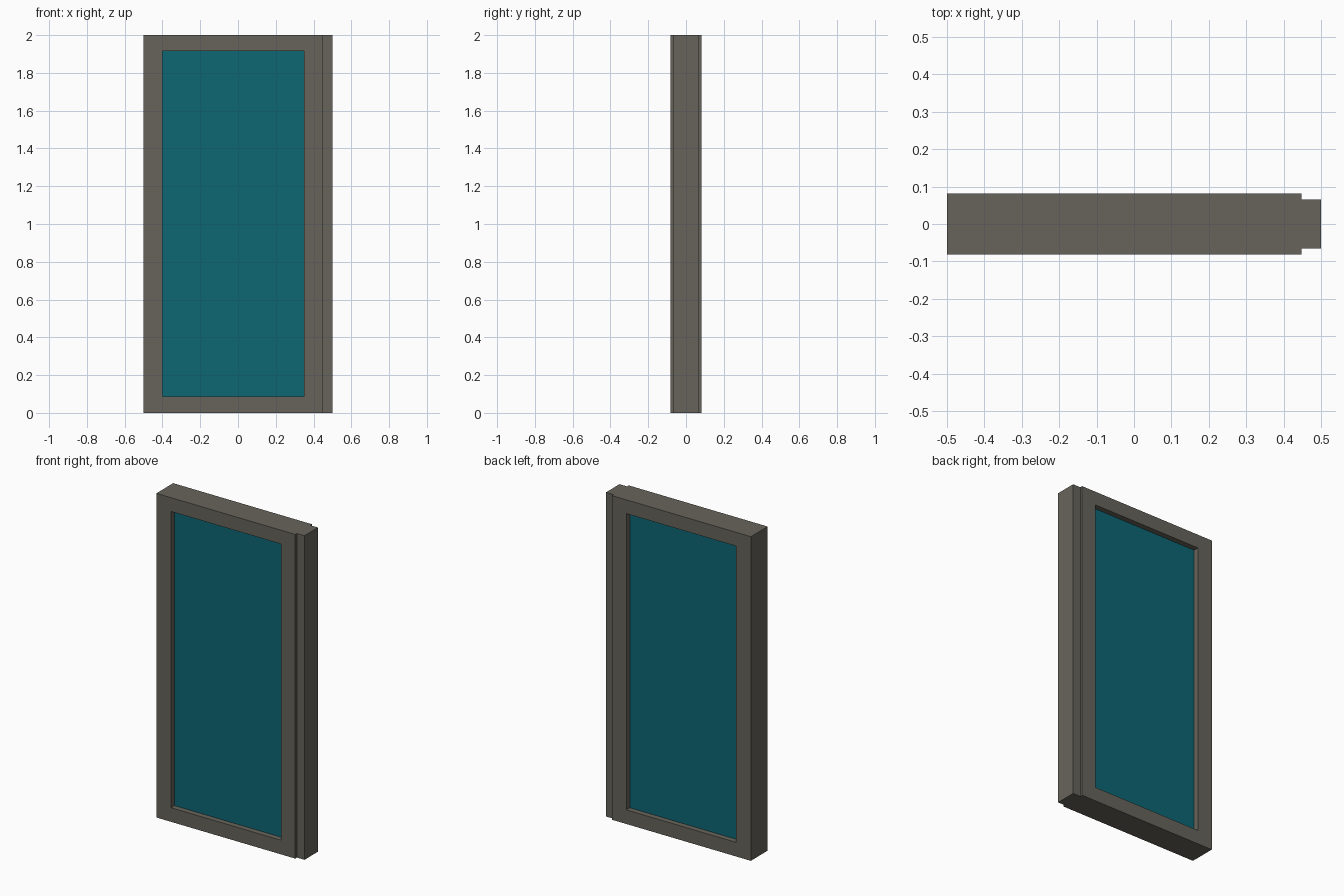
import bpy, bmesh

if "Cube" in bpy.data.objects:
    bpy.data.objects.remove(bpy.data.objects["Cube"])


def material(name, color):
    m = bpy.data.materials.new(name)
    m.diffuse_color = (*color, 1)
    m.use_nodes = True
    m.node_tree.nodes["Principled BSDF"].inputs["Base Color"].default_value = m.diffuse_color
    return m


def prism(name, outline, z0, z1, mat=None):
    """Extrude an xy outline from z0 up to z1."""
    bm = bmesh.new()
    base = bm.faces.new([bm.verts.new((x, y, z0)) for x, y in outline])
    top = bmesh.ops.extrude_face_region(bm, geom=[base])["geom"]
    bmesh.ops.translate(bm, vec=(0, 0, z1 - z0),
                        verts=[v for v in top if isinstance(v, bmesh.types.BMVert)])
    bmesh.ops.recalc_face_normals(bm, faces=bm.faces)
    me = bpy.data.meshes.new(name)
    bm.to_mesh(me)
    bm.free()
    ob = bpy.data.objects.new(name, me)
    bpy.context.collection.objects.link(ob)
    if mat:
        me.materials.append(mat)
    return ob


def rect(x0, x1, half):
    return [(x0, -half), (x1, -half), (x1, half), (x0, half)]


X0, X1, Z0, Z1 = -0.4, 0.35, 0.087, 1.915   # window opening
D, T = 0.082, 0.066                         # half depth of frame and tongue

frame_mat = material("frame_grey", (0.135, 0.127, 0.105))
glass_mat = material("teal_glass", (0.004, 0.133, 0.171))

# Frame with a narrower connecting tongue on the right edge
half = [(-0.5, -D), (0.448, -D), (0.448, -T), (0.5, -T)]
frame = prism("frame", half + [(x, -y) for x, y in reversed(half)], 0, 2, frame_mat)

# Opening cut through the frame
cutter = prism("opening_cutter", rect(X0, X1, 0.2), Z0, Z1, frame_mat)
cutter.hide_render = True
cutter.hide_viewport = True
cut = frame.modifiers.new("opening", "BOOLEAN")
cut.operation = "DIFFERENCE"
cut.solver = "EXACT"
cut.object = cutter

# Glass panel, recessed on both sides
prism("glass_panel", rect(X0, X1, 0.048), Z0, Z1, glass_mat)
